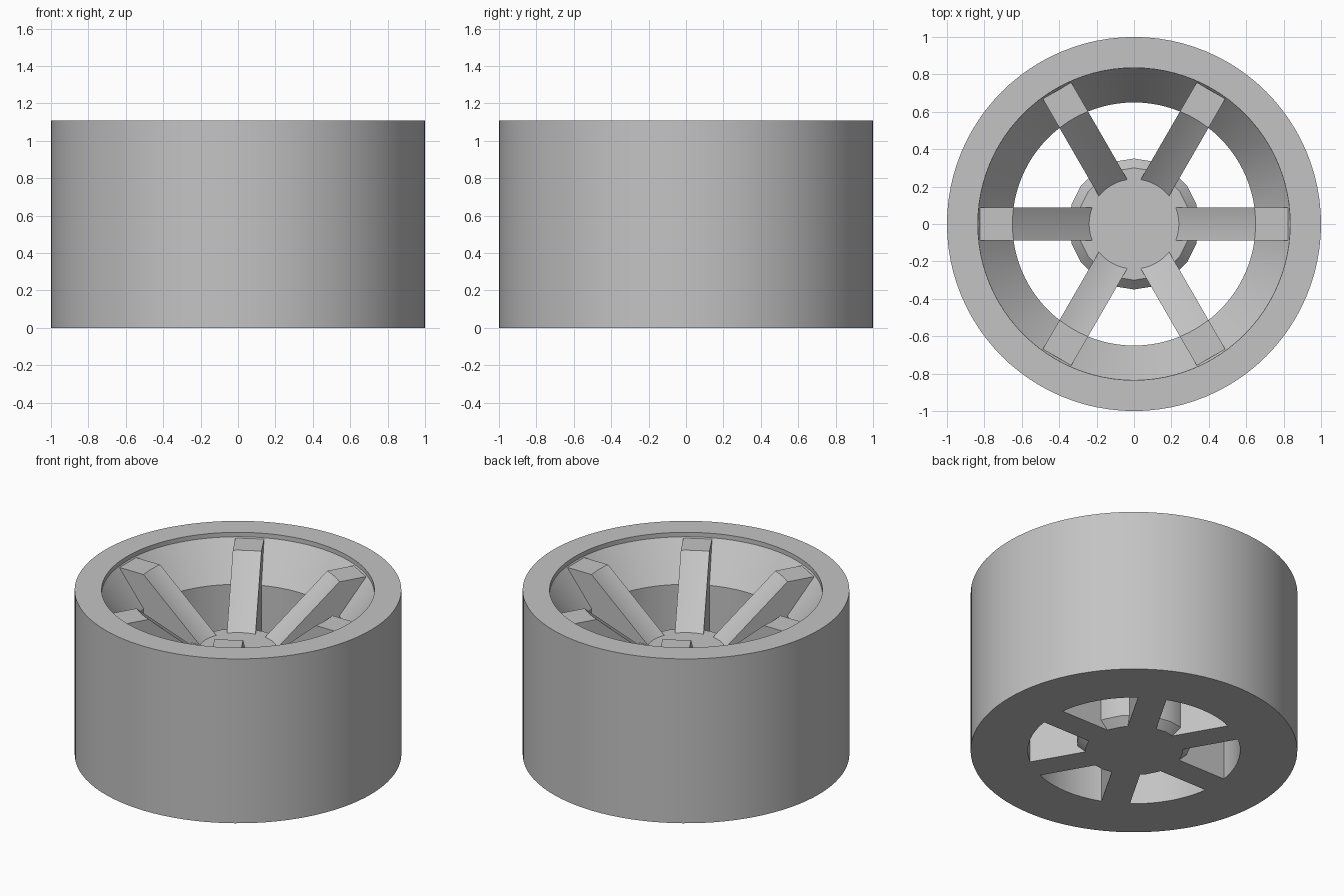
import bpy
import bmesh
from math import cos, sin, pi, sqrt, radians

if "Cube" in bpy.data.objects:
    bpy.data.objects.remove(bpy.data.objects["Cube"], do_unlink=True)

# Single grey material
GREY = (0.55, 0.55, 0.55, 1.0)
mat = bpy.data.materials.new("plain_grey")
mat.use_nodes = True
mat.diffuse_color = GREY
mat.node_tree.nodes["Principled BSDF"].inputs["Base Color"].default_value = GREY


def finish(bm, name):
    bmesh.ops.recalc_face_normals(bm, faces=bm.faces)
    mesh = bpy.data.meshes.new(name)
    bm.to_mesh(mesh)
    bm.free()
    mesh.materials.append(mat)
    ob = bpy.data.objects.new(name, mesh)
    bpy.context.collection.objects.link(ob)
    bpy.ops.object.select_all(action='DESELECT')
    ob.select_set(True)
    bpy.context.view_layer.objects.active = ob
    bpy.ops.object.shade_smooth_by_angle(angle=radians(25))
    return ob


def revolve(name, profile, sides, closed):
    """Turn an (r, z) profile about z; an open profile gets end caps."""
    bm = bmesh.new()
    rings = [[bm.verts.new((r * cos(2 * pi * i / sides), r * sin(2 * pi * i / sides), z))
              for i in range(sides)] for r, z in profile]
    pairs = list(zip(rings, rings[1:]))
    if closed:
        pairs.append((rings[-1], rings[0]))
    else:
        bm.faces.new(rings[0])
        bm.faces.new(rings[-1])
    for a, b in pairs:
        for i in range(sides):
            j = (i + 1) % sides
            bm.faces.new((a[i], a[j], b[j], b[i]))
    return finish(bm, name)


HEIGHT, HUB_TOP, WIDTH = 1.11, 0.71, 0.176

# Outer ring with straight lip, conical dish and straight bore
revolve("rim", [(1, 0), (1, HEIGHT), (0.835, HEIGHT), (0.835, 1.08), (0.65, 0.845), (0.65, 0)], 96, True)

# Chamfered hub
revolve("hub", [(0.3, 0), (0.35, 0.05), (0.35, HUB_TOP - 0.05), (0.3, HUB_TOP)], 20, False)

# Spoke side outline: inner radii follow circles about the axis, the tip is straight
ROUND = [(0.24, HUB_TOP), (0.28, 0.6), (0.28, 0), (0.655, 0), (0.655, 0.845)]
TIP = [(0.823, 1.06), (0.823, 1.075)]
SHOULDER = [(0.65, 1.075)]


def spoke(index, slices=6):
    bm = bmesh.new()
    loops = []
    for k in range(slices + 1):
        y = WIDTH * (k / slices - 0.5)
        pts = [(sqrt(r * r - y * y), z) for r, z in ROUND] + TIP
        pts += [(sqrt(r * r - y * y), z) for r, z in SHOULDER]
        loops.append([bm.verts.new((x, y, z)) for x, z in pts])
    count = len(loops[0])
    for a, b in zip(loops, loops[1:]):
        for i in range(count):
            j = (i + 1) % count
            bm.faces.new((a[i], a[j], b[j], b[i]))
    bm.faces.new(loops[0])
    bm.faces.new(loops[-1])
    ob = finish(bm, f"spoke_{index + 1}")
    ob.rotation_euler.z = index * pi / 3


for n in range(6):
    spoke(n)
